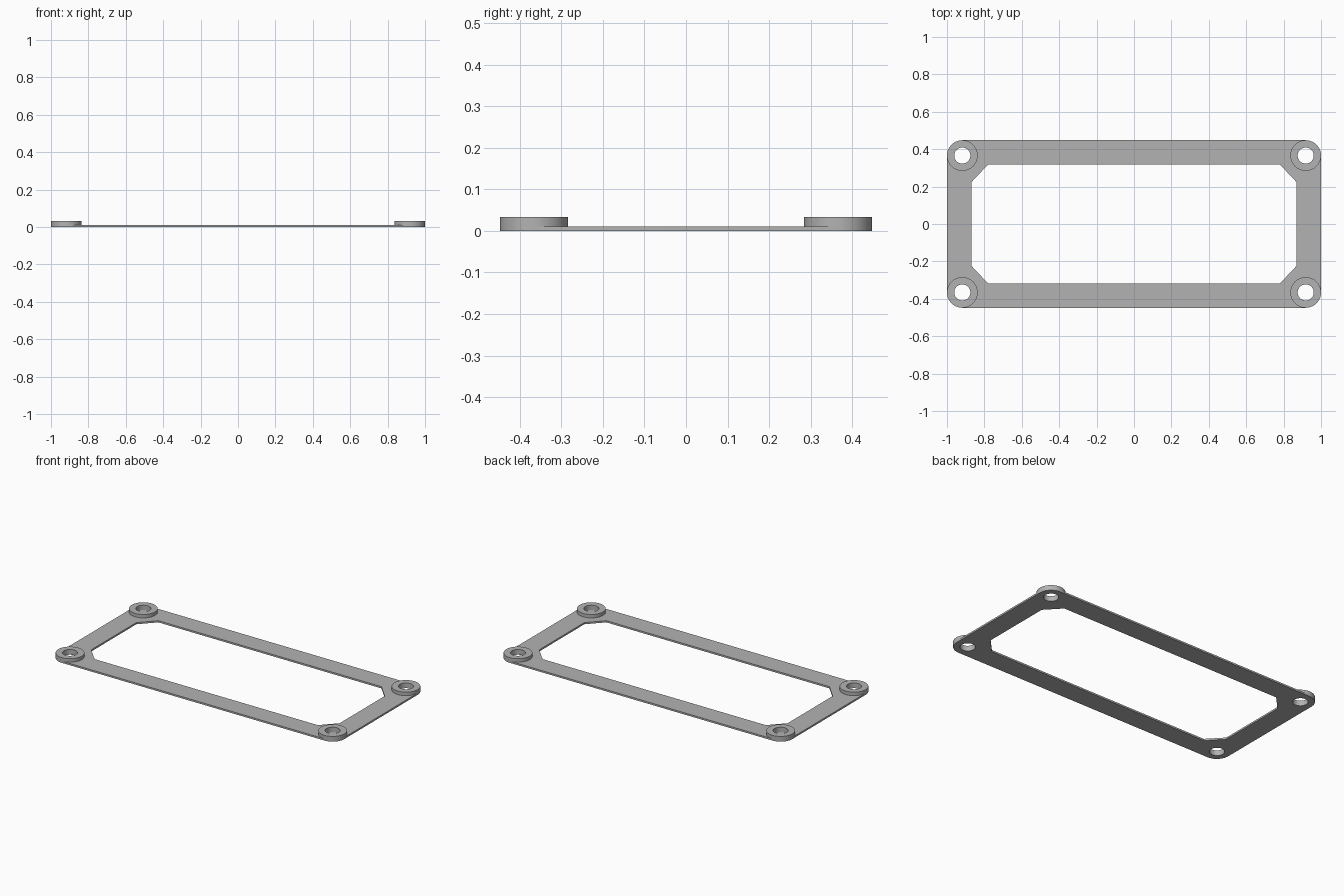
import bpy
from math import cos, sin, pi

if "Cube" in bpy.data.objects:
    bpy.data.objects.remove(bpy.data.objects["Cube"], do_unlink=True)

HALF_X, HALF_Y = 1.0, 0.448
BOSS_R, HOLE_R = 0.082, 0.043
PLATE_TOP, BOSS_TOP = 0.011, 0.033
SEGMENTS = 64
CX, CY = HALF_X - BOSS_R, HALF_Y - BOSS_R
CORNERS = {"back_left": (1, 1), "back_right": (-1, 1),
           "front_right": (-1, -1), "front_left": (1, -1)}

grey = bpy.data.materials.new("mid_grey")
grey.use_nodes = True
COLOR = (0.45, 0.45, 0.45, 1)
grey.diffuse_color = COLOR
grey.node_tree.nodes["Principled BSDF"].inputs["Base Color"].default_value = COLOR


def arc(x, y, r, start=0, turn=2 * pi, steps=SEGMENTS):
    return [(x + r * cos(start + turn * i / steps),
             y + r * sin(start + turn * i / steps)) for i in range(steps)]


def extruded(name, loops, z0, z1):
    """Extrude closed outlines (inner loops become holes) between two heights."""
    curve = bpy.data.curves.new(name, "CURVE")
    curve.dimensions = "2D"
    curve.fill_mode = "BOTH"
    curve.extrude = (z1 - z0) / 2
    for loop in loops:
        spline = curve.splines.new("POLY")
        spline.points.add(len(loop) - 1)
        for point, (x, y) in zip(spline.points, loop):
            point.co = (x, y, 0, 1)
        spline.use_cyclic_u = True
    obj = bpy.data.objects.new(name, curve)
    obj.location.z = (z0 + z1) / 2
    bpy.context.collection.objects.link(obj)
    bpy.ops.object.select_all(action="DESELECT")
    obj.select_set(True)
    bpy.context.view_layer.objects.active = obj
    bpy.ops.object.convert(target="MESH")
    obj = bpy.context.object
    obj.name = name
    obj.data.materials.clear()
    obj.data.materials.append(grey)
    bpy.ops.object.shade_smooth_by_angle()
    return obj


# Flat frame: rounded outside, chamfered window, four screw holes
outer, window, holes = [], [], []
for i, (sx, sy) in enumerate(CORNERS.values()):
    quarter = SEGMENTS // 4
    outer += arc(sx * CX, sy * CY, BOSS_R, i * pi / 2, pi / 2, quarter)
    outer.append((sx * CX + BOSS_R * cos((i + 1) * pi / 2),
                  sy * CY + BOSS_R * sin((i + 1) * pi / 2)))
    chamfer = [(sx * 0.868, sy * 0.225), (sx * 0.78, sy * 0.318)]
    window += chamfer if sx * sy > 0 else chamfer[::-1]
    holes.append(arc(sx * CX, sy * CY, HOLE_R))
extruded("frame_plate", [outer, window] + holes, 0, PLATE_TOP)

# Raised ring around each screw hole
for corner, (sx, sy) in CORNERS.items():
    extruded(corner + "_boss",
             [arc(sx * CX, sy * CY, BOSS_R), arc(sx * CX, sy * CY, HOLE_R)],
             PLATE_TOP, BOSS_TOP)
